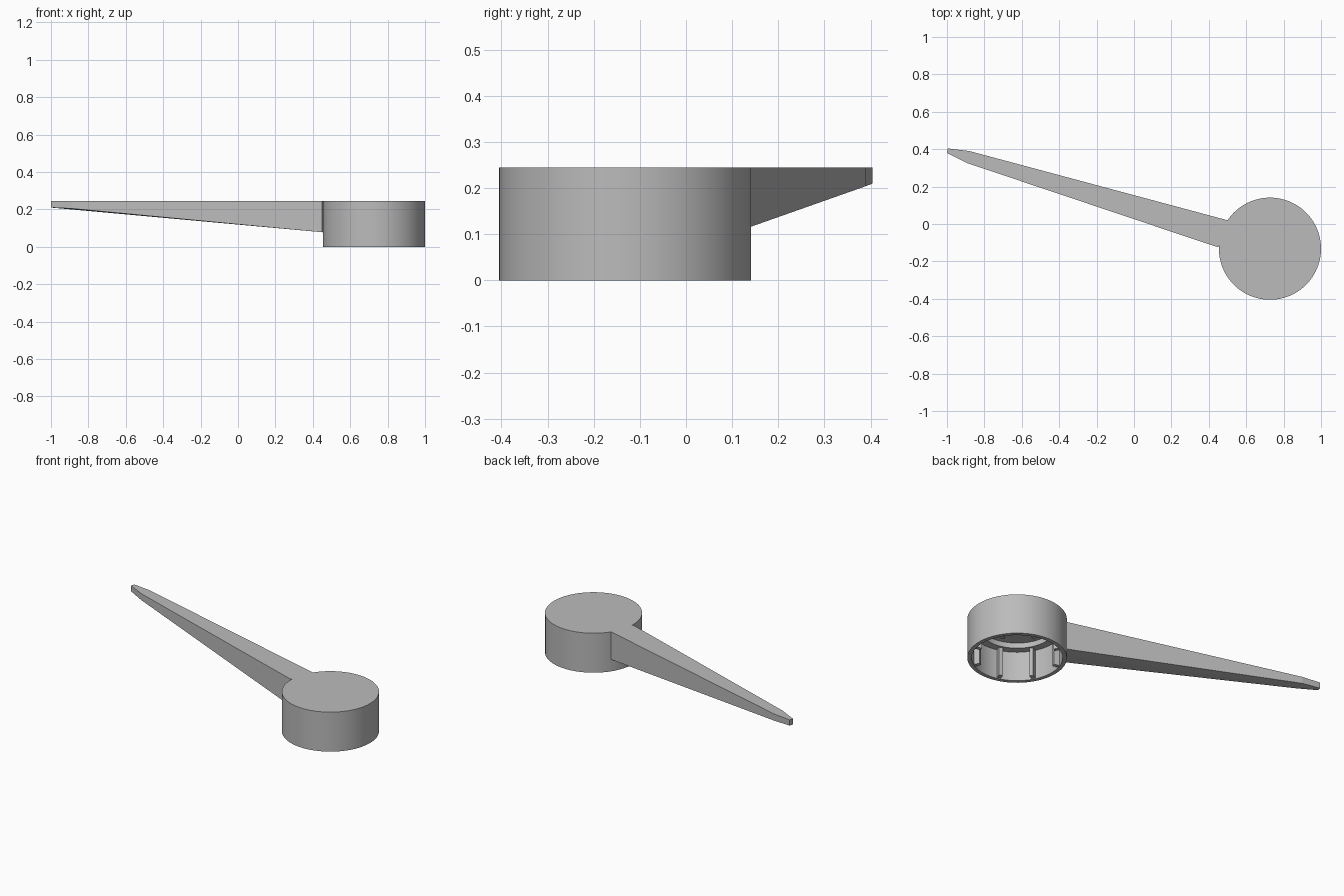
import bpy, bmesh, math
from mathutils import Matrix, Vector

cube = bpy.data.objects.get("Cube")
if cube:
    bpy.data.objects.remove(cube, do_unlink=True)

CENTRE = Vector((0.727, -0.132, 0))
TOP = 0.245
ARM_ANGLE = math.radians(164)

grey = bpy.data.materials.new("plain_grey")
grey.use_nodes = True
grey.diffuse_color = (0.5, 0.5, 0.5, 1)
grey.node_tree.nodes["Principled BSDF"].inputs["Base Color"].default_value = (0.5, 0.5, 0.5, 1)


def finish(bm, name, smooth=False):
    bmesh.ops.recalc_face_normals(bm, faces=bm.faces)
    mesh = bpy.data.meshes.new(name)
    bm.to_mesh(mesh)
    bm.free()
    mesh.materials.append(grey)
    obj = bpy.data.objects.new(name, mesh)
    bpy.context.collection.objects.link(obj)
    if smooth:
        bpy.ops.object.select_all(action='DESELECT')
        obj.select_set(True)
        bpy.context.view_layer.objects.active = obj
        bpy.ops.object.shade_smooth_by_angle(angle=math.radians(30))
    return obj


# Hub: turned cup, open below, with a stepped ceiling
profile = [(0, TOP), (0.273, TOP), (0.273, 0), (0.25, 0),
           (0.25, 0.18), (0.205, 0.18), (0.205, 0.212), (0, 0.212)]
bm = bmesh.new()
points = [bm.verts.new((r, 0, z)) for r, z in profile]
edges = [bm.edges.new(pair) for pair in zip(points, points[1:])]
bmesh.ops.spin(bm, geom=points + edges, cent=(0, 0, 0), axis=(0, 0, 1),
               angle=math.tau, steps=96, use_duplicate=False)
bmesh.ops.remove_doubles(bm, verts=bm.verts, dist=0.0001)
hub = finish(bm, "hub", smooth=True)
hub.location = CENTRE

# Grip ribs standing on the inside wall of the cup
bm = bmesh.new()
for i in range(8):
    turn = Matrix.Rotation(ARM_ANGLE + i * math.tau / 8, 4, 'Z')
    shape = Matrix.Translation((0.237, 0, 0.095)) @ Matrix.Diagonal((0.04, 0.022, 0.18, 1))
    bmesh.ops.create_cube(bm, size=1, matrix=turn @ shape)
ribs = finish(bm, "grip_ribs")
ribs.location = CENTRE

# Pointer arm: tapered loft with a slightly keeled underside
stations = [((0.45, -0.125), (0.5, 0.02)),
            ((-0.89, 0.325), (-0.88, 0.39)),
            ((-1, 0.38), (-0.995, 0.404))]


def underside(x):
    return 0.078 + (0.45 - x) * 0.091


bm = bmesh.new()
sections = []
for i, (front, back) in enumerate(stations):
    lift = 0.005 if i == 1 else 0
    mid = [(a + b) / 2 for a, b in zip(front, back)]
    ring = [(*back, TOP), (*front, TOP), (*front, underside(front[0]) + lift),
            (*mid, underside(mid[0])), (*back, underside(back[0]) + lift)]
    sections.append([bm.verts.new(p) for p in ring])
for a, b in zip(sections, sections[1:]):
    for k in range(5):
        n = (k + 1) % 5
        bm.faces.new((a[k], a[n], b[n], b[k]))
bm.faces.new(sections[0])
bm.faces.new(sections[-1])
finish(bm, "pointer_arm")
